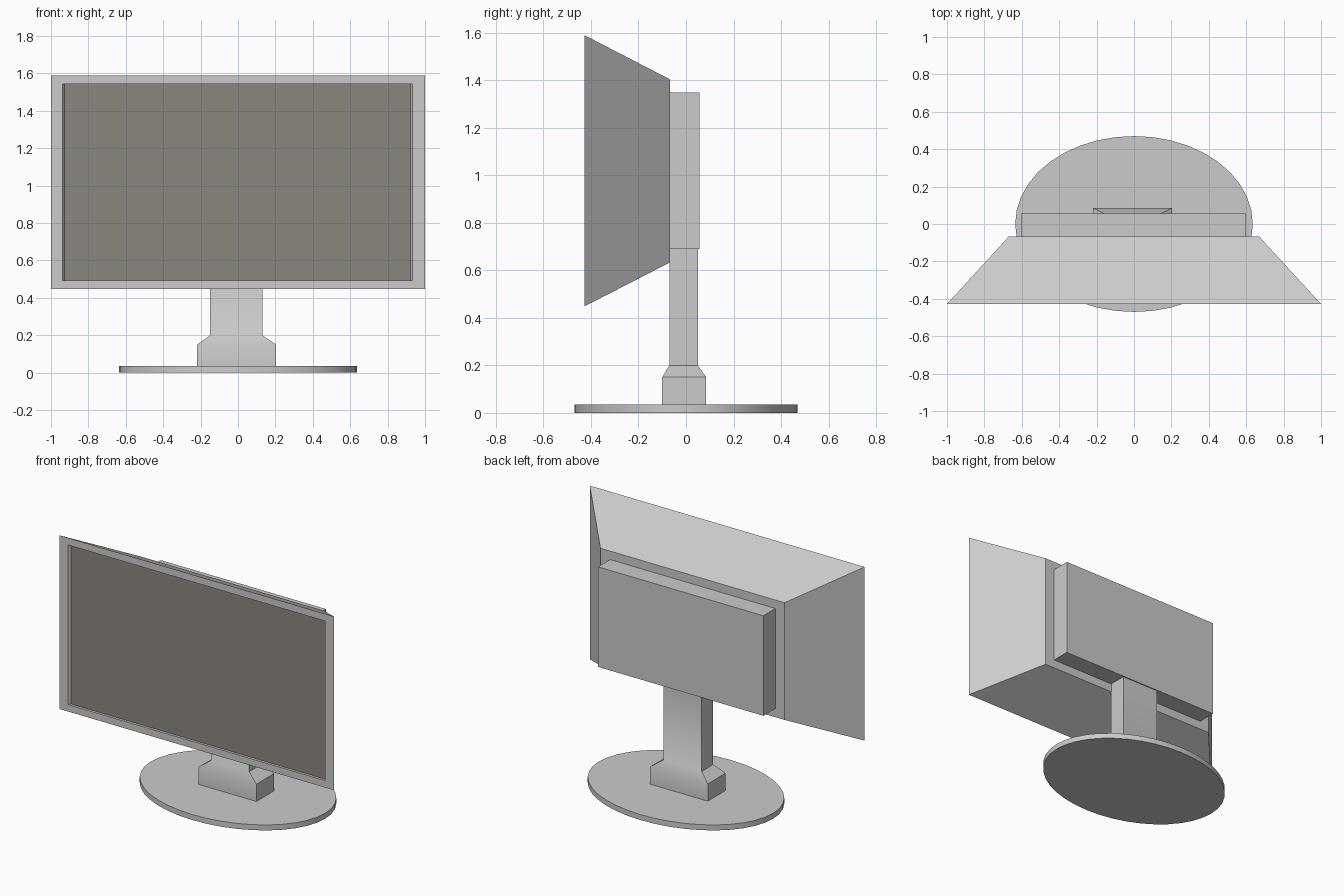
import bpy
import bmesh
import math

if "Cube" in bpy.data.objects:
    bpy.data.objects.remove(bpy.data.objects["Cube"])


def make_material(name, rgb):
    mat = bpy.data.materials.new(name)
    mat.use_nodes = True
    color = (*rgb, 1)
    mat.diffuse_color = color
    mat.node_tree.nodes["Principled BSDF"].inputs["Base Color"].default_value = color
    return mat


plastic = make_material("light grey plastic", (0.6, 0.6, 0.6))
glass = make_material("dark screen", (0.26, 0.245, 0.215))


def finish(name, bm, materials, smooth_angle=None):
    bmesh.ops.recalc_face_normals(bm, faces=bm.faces[:])
    mesh = bpy.data.meshes.new(name)
    bm.to_mesh(mesh)
    bm.free()
    for mat in materials:
        mesh.materials.append(mat)
    obj = bpy.data.objects.new(name, mesh)
    bpy.context.collection.objects.link(obj)
    if smooth_angle:
        bpy.ops.object.select_all(action="DESELECT")
        obj.select_set(True)
        bpy.context.view_layer.objects.active = obj
        bpy.ops.object.shade_smooth_by_angle(angle=math.radians(smooth_angle))
    return obj


def loft(name, rings, materials, smooth_angle=None):
    """Skin rectangles given as four corner points; the last cap takes the last material."""
    bm = bmesh.new()
    loops = [[bm.verts.new(p) for p in ring] for ring in rings]
    for a, b in zip(loops, loops[1:]):
        for i in range(4):
            j = (i + 1) % 4
            bm.faces.new((a[i], a[j], b[j], b[i]))
    bm.faces.new(loops[0])
    bm.faces.new(loops[-1]).material_index = len(materials) - 1
    return finish(name, bm, materials, smooth_angle)


def upright(x0, x1, z0, z1, y):
    return [(x0, y, z0), (x1, y, z0), (x1, y, z1), (x0, y, z1)]


def level(x0, x1, y0, y1, z):
    return [(x0, y0, z), (x1, y0, z), (x1, y1, z), (x0, y1, z)]


# Tapered housing with a shallow recess holding the screen
loft("screen_housing", [
    upright(-0.67, 0.67, 0.633, 1.404, -0.068),
    upright(-1, 1, 0.448, 1.59, -0.428),
    upright(-0.938, 0.934, 0.494, 1.543, -0.428),
    upright(-0.927, 0.923, 0.494, 1.543, -0.412),
], [plastic, glass])

# Box on the back of the housing
loft("rear_box", [
    upright(-0.603, 0.6, 0.69, 1.348, -0.068),
    upright(-0.603, 0.6, 0.69, 1.348, 0.057),
], [plastic])

# Neck flaring into a wider foot
loft("stand_neck", [
    level(-0.218, 0.204, -0.1, 0.085, 0.03),
    level(-0.218, 0.204, -0.1, 0.085, 0.15),
    level(-0.149, 0.13, -0.07, 0.05, 0.2),
    level(-0.149, 0.13, -0.07, 0.05, 0.7),
], [plastic], 35)

# Oval base plate
bm = bmesh.new()
bmesh.ops.create_cone(bm, cap_ends=True, segments=40, radius1=1, radius2=1, depth=1)
bmesh.ops.translate(bm, verts=bm.verts, vec=(0, 0, 0.5))
bmesh.ops.scale(bm, verts=bm.verts, vec=(0.635, 0.47, 0.036))
finish("base_plate", bm, [plastic], 35)
